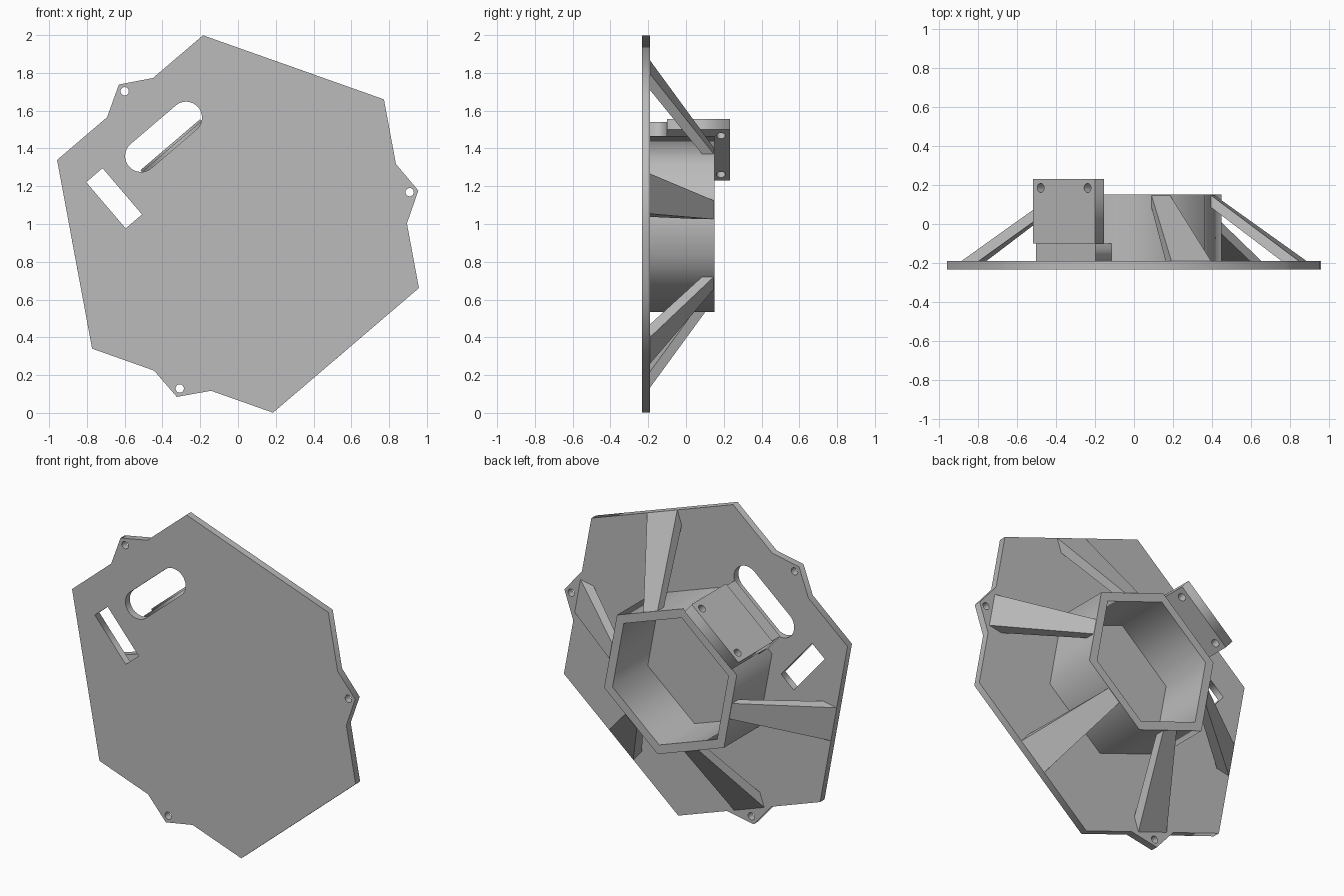
import bpy, bmesh
from math import sin, cos, radians, pi
from mathutils import Matrix, Vector

cube = bpy.data.objects.get("Cube")
if cube:
    bpy.data.objects.remove(cube, do_unlink=True)

grey = bpy.data.materials.new("light grey")
grey.use_nodes = True
grey.diffuse_color = (0.5, 0.5, 0.5, 1)
grey.node_tree.nodes["Principled BSDF"].inputs["Base Color"].default_value = (0.5, 0.5, 0.5, 1)

CENTRE = Vector((0, 0, 1))
BACK = Vector((0, 1, 0))
PLATE_FRONT, PLATE_BACK, RIM = -0.233, -0.19, 0.15
TUBE_FACE = 0.411            # distance from axis to a tube side
PLATE_EDGE = 0.88            # distance from axis to a plate side


def directions(angle):
    """Tangent and outward directions for a side of the hexagon."""
    a = radians(angle)
    return Vector((sin(a), 0, -cos(a))), Vector((cos(a), 0, sin(a)))


def frame(x, y, z):
    return Matrix.Translation(CENTRE) @ Matrix((x, y, z)).transposed().to_4x4()


def finish(name, bm, matrix):
    bm.transform(matrix)
    bmesh.ops.remove_doubles(bm, verts=bm.verts, dist=0.0002)
    bmesh.ops.recalc_face_normals(bm, faces=bm.faces)
    mesh = bpy.data.meshes.new(name)
    bm.to_mesh(mesh)
    bm.free()
    mesh.materials.append(grey)
    obj = bpy.data.objects.new(name, mesh)
    bpy.context.collection.objects.link(obj)
    return obj


def extrude_loops(name, loops, low, high, matrix):
    """Fill an outline with holes and extrude it from low to high."""
    curve = bpy.data.curves.new(name + " outline", "CURVE")
    curve.dimensions = "2D"
    curve.fill_mode = "BOTH"
    curve.extrude = (high - low) / 2
    for loop in loops:
        spline = curve.splines.new("POLY")
        spline.points.add(len(loop) - 1)
        for point, (x, y) in zip(spline.points, loop):
            point.co = (x, y, 0, 1)
        spline.use_cyclic_u = True
    helper = bpy.data.objects.new(name + " outline", curve)
    bpy.context.collection.objects.link(helper)
    bpy.context.view_layer.update()
    graph = bpy.context.evaluated_depsgraph_get()
    bm = bmesh.new()
    bm.from_mesh(helper.evaluated_get(graph).to_mesh())
    bpy.data.objects.remove(helper, do_unlink=True)
    return finish(name, bm, matrix @ Matrix.Translation((0, 0, (low + high) / 2)))


def block(name, x, y, z, matrix):
    loop = [(x[0], y[0]), (x[1], y[0]), (x[1], y[1]), (x[0], y[1])]
    return extrude_loops(name, [loop], z[0], z[1], matrix)


def arc(cx, cy, r, start=0, sweep=360, n=24):
    steps = n if sweep == 360 else n + 1
    return [(cx + r * cos(radians(start + sweep * i / n)),
             cy + r * sin(radians(start + sweep * i / n))) for i in range(steps)]


def polar(angle, out, side=0):
    """Point on the plate: distance outwards, then sideways (anticlockwise)."""
    a = radians(angle)
    return (out * cos(a) - side * sin(a), out * sin(a) + side * cos(a))


world = frame(Vector((1, 0, 0)), Vector((0, 0, 1)), BACK)

# Hexagonal plate with three pointed screw tabs
outline, holes = [], []
for k in range(6):
    angle = 10.5 + 60 * k
    outline.append(polar(angle - 30, 1.016))
    if k % 2 == 0:
        outline += [polar(angle, PLATE_EDGE, -0.16), polar(angle, 0.971),
                    polar(angle, PLATE_EDGE, 0.16)]
        holes.append(arc(*polar(angle, 0.924), 0.022))

# Rounded slot and rectangular window in the plate
slot = (arc(*polar(130.5, 0.607, -0.157), 0.084, -49.5, 180)
        + arc(*polar(130.5, 0.607, 0.157), 0.084, 130.5, 180))
wx, wz = -0.656, 0.136
tx, tz = cos(radians(40.5)), sin(radians(40.5))
window = [(wx + tx * u + tz * v, wz + tz * u - tx * v)
          for u, v in ((-0.057, -0.161), (0.057, -0.161), (0.057, 0.161), (-0.057, 0.161))]
extrude_loops("mounting_plate", [outline, slot, window] + holes,
              PLATE_FRONT, PLATE_BACK, world)

# Open hexagonal tube on the back
tube = [[polar(40.5 + 60 * k, r) for k in range(6)] for r in (0.475, 0.415)]
extrude_loops("hexagonal_tube", tube, PLATE_BACK, RIM, world)

# Tapered struts from the tube rim down to the plate edge
for number, angle in enumerate((10.5, 70.5, -169.5, -109.5, -49.5), 1):
    bm = bmesh.new()
    bmesh.ops.create_cube(bm, size=2)
    for v in bm.verts:
        side, outer, foot = v.co.x, v.co.y > 0, v.co.z < 0
        if foot:
            v.co = (side * 0.108, PLATE_EDGE - (0 if outer else 0.09), PLATE_BACK)
        else:
            v.co = (side * 0.05, TUBE_FACE - 0.004, RIM - (0 if outer else 0.062))
    finish(f"strut_{number}", bm, frame(*directions(angle), BACK))

# Bracket beside the tube: a foot block carrying an upright drilled tab
tangent, outward = directions(130.5)
bracket = frame(tangent, BACK, outward)
block("bracket_foot", (-0.2, 0.2), (PLATE_BACK, -0.1), (TUBE_FACE, 0.54), bracket)
tab = [(-0.208, -0.1), (0.208, -0.1), (0.208, 0.232), (-0.208, 0.232)]
extrude_loops("bracket_tab", [tab] + [arc(s * 0.158, 0.185, 0.023) for s in (-1, 1)],
              0.479, 0.552, bracket)
